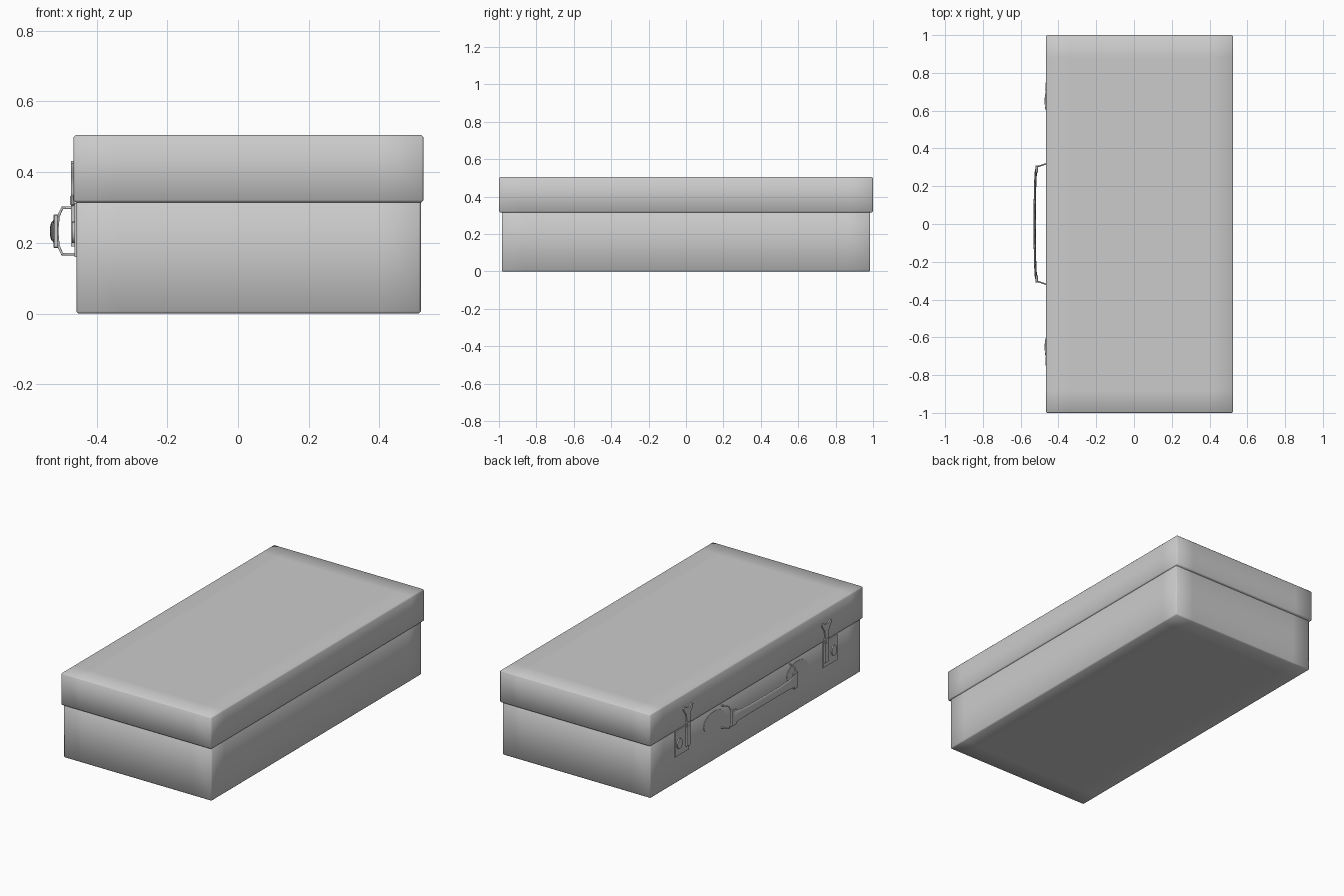
import bpy, bmesh, math
from mathutils import Vector

if "Cube" in bpy.data.objects:
    bpy.data.objects.remove(bpy.data.objects["Cube"])


def finish(name, bm, smooth=None):
    bmesh.ops.recalc_face_normals(bm, faces=bm.faces)
    me = bpy.data.meshes.new(name)
    bm.to_mesh(me)
    bm.free()
    ob = bpy.data.objects.new(name, me)
    bpy.context.collection.objects.link(ob)
    if smooth is not None:
        bpy.ops.object.select_all(action='DESELECT')
        ob.select_set(True)
        bpy.context.view_layer.objects.active = ob
        bpy.ops.object.shade_smooth_by_angle(angle=math.radians(smooth))
    return ob


def box(name, lo, hi, bevel=0.0, inset=0.0, smooth=None):
    bm = bmesh.new()
    bmesh.ops.create_cube(bm, size=1)
    lo, hi = Vector(lo), Vector(hi)
    for v in bm.verts:
        v.co = Vector([lo[i] + (v.co[i] + 0.5) * (hi[i] - lo[i]) for i in range(3)])
    if bevel:
        bmesh.ops.bevel(bm, geom=bm.edges[:], offset=bevel, segments=1, affect='EDGES')
    if inset:
        # support loops that give the soft shading towards the edges
        for axis in (0, 1):
            for c in (lo[axis] + inset, hi[axis] - inset):
                n = Vector((0, 0, 0))
                n[axis] = 1
                bmesh.ops.bisect_plane(bm, geom=bm.verts[:] + bm.edges[:] + bm.faces[:],
                                       plane_co=n * c, plane_no=n)
    return finish(name, bm, smooth)


def plate(name, pts, x0, x1):
    """Flat outline in the y-z plane, extruded along x."""
    bm = bmesh.new()
    f = bm.faces.new([bm.verts.new((x0, y, z)) for y, z in pts])
    ext = bmesh.ops.extrude_face_region(bm, geom=[f])['geom']
    bmesh.ops.translate(bm, vec=(x1 - x0, 0, 0),
                        verts=[g for g in ext if isinstance(g, bmesh.types.BMVert)])
    return finish(name, bm, 30)


def oval(cy, cz, ry, rz, n=20):
    return [(cy + ry * math.cos(2 * math.pi * i / n),
             cz + rz * math.sin(2 * math.pi * i / n)) for i in range(n)]


def loft(name, stations, sides=12):
    """Elliptical sections (x, y, half thickness, half height) joined along y."""
    bm = bmesh.new()
    rings = []
    for x, y, t, h in stations:
        rings.append([bm.verts.new((x + t * math.cos(2 * math.pi * k / sides), y,
                                    HZ + h * math.sin(2 * math.pi * k / sides)))
                      for k in range(sides)])
    for a, b in zip(rings, rings[1:]):
        for k in range(sides):
            j = (k + 1) % sides
            bm.faces.new((a[k], a[j], b[j], b[k]))
    bm.faces.new(rings[0])
    bm.faces.new(rings[-1])
    return finish(name, bm, 50)


def wire(name, pts, radius):
    cu = bpy.data.curves.new(name, 'CURVE')
    cu.dimensions = '3D'
    cu.bevel_depth = radius
    cu.bevel_resolution = 2
    cu.use_fill_caps = True
    sp = cu.splines.new('POLY')
    sp.points.add(len(pts) - 1)
    for p, co in zip(sp.points, pts):
        p.co = (*co, 1)
    ob = bpy.data.objects.new(name, cu)
    bpy.context.collection.objects.link(ob)
    return ob


HZ = 0.233  # handle centre height

# Case body and overlapping lid
box("case_body", (-0.457, -0.985, 0), (0.517, 0.985, 0.33), 0.006, 0.12, 60)
box("case_lid", (-0.465, -1, 0.315), (0.525, 1, 0.505), 0.006, 0.12, 60)

# Curved handle grip
half = [(-0.513, 0.305, 0.005, 0.045), (-0.519, 0.285, 0.006, 0.038),
        (-0.523, 0.22, 0.006, 0.030), (-0.525, 0.12, 0.006, 0.027)]
loft("handle_grip", [(x, -y, t, h) for x, y, t, h in half]
     + [(-0.526, 0, 0.006, 0.027)] + half[::-1])

for s, side in ((1, "back"), (-1, "front")):
    # Handle loop, collar and mounting plate
    wire("handle_loop_" + side,
         [(-0.455, s * 0.322, 0.300), (-0.497, s * 0.308, 0.299), (-0.508, s * 0.305, 0.275),
          (-0.512, s * 0.305, HZ), (-0.508, s * 0.305, 0.192), (-0.497, s * 0.308, 0.168),
          (-0.455, s * 0.322, 0.168)], 0.004)
    box("handle_collar_" + side, (-0.522, s * 0.29 - 0.02, 0.185),
        (-0.508, s * 0.29 + 0.02, 0.281), 0.003)
    plate("handle_plate_" + side, oval(s * 0.39, HZ, 0.10, 0.06), -0.456, -0.459)

    # Latch lever with a flared head
    right = [(0.016, 0.19), (0.016, 0.36), (0.022, 0.385), (0.042, 0.41),
             (0.045, 0.425), (0.034, 0.432), (0.012, 0.42)]
    outline = right + [(-y, z) for y, z in right[::-1]]
    plate("latch_lever_" + side, [(s * 0.65 + y, z) for y, z in outline], -0.462, -0.472)
    box("latch_hinge_" + side, (-0.475, s * 0.65 - 0.02, 0.305),
        (-0.462, s * 0.65 + 0.02, 0.335), 0.004)

    # Latch base plate and release knob
    c = s * 0.695
    box("latch_plate_" + side, (-0.462, c - 0.065, 0.16), (-0.45, c + 0.065, 0.313))
    plate("latch_knob_" + side, oval(s * 0.725, 0.23, 0.024, 0.03), -0.458, -0.469)
